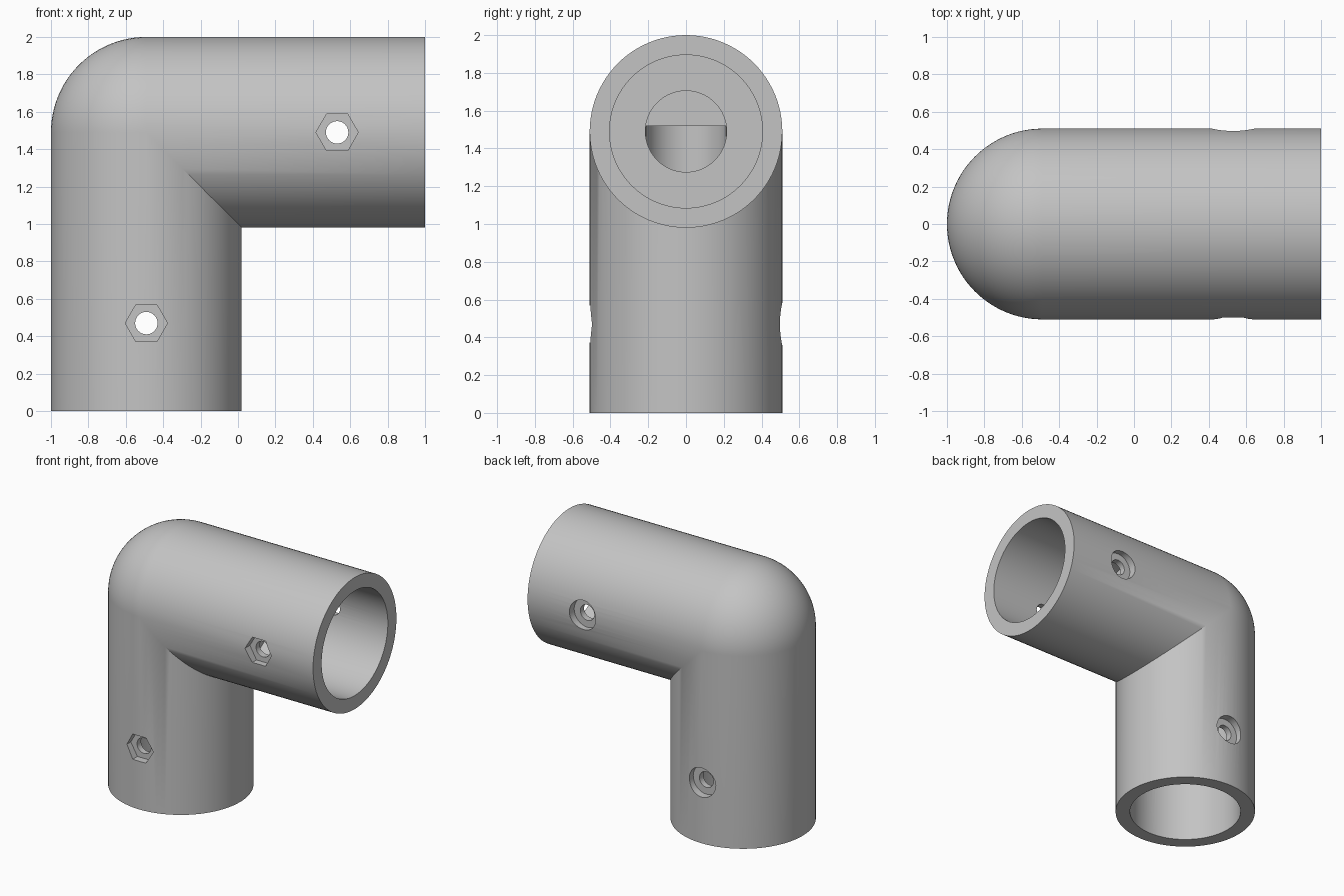
import bpy, bmesh
from math import sin, cos, pi, radians
from mathutils import Matrix, Vector

cube = bpy.data.objects.get("Cube")
if cube:
    bpy.data.objects.remove(cube, do_unlink=True)

R, SOCKET_R, BORE_R = 0.51, 0.405, 0.215
CX, CZ = -0.49, 1.49          # where the two pipe axes meet
SEGS, BEND = 96, 24

grey = bpy.data.materials.new("grey_plastic")
grey.use_nodes = True
grey.diffuse_color = (0.55, 0.55, 0.55, 1)
grey.node_tree.nodes["Principled BSDF"].inputs["Base Color"].default_value = (0.55, 0.55, 0.55, 1)


def make_object(name, bm):
    bmesh.ops.recalc_face_normals(bm, faces=bm.faces[:])
    mesh = bpy.data.meshes.new(name)
    bm.to_mesh(mesh)
    bm.free()
    mesh.materials.append(grey)
    obj = bpy.data.objects.new(name, mesh)
    bpy.context.collection.objects.link(obj)
    return obj


def build_elbow():
    """Mitred on the inside of the corner, ball shaped on the outside."""
    bm = bmesh.new()
    section = [(R * cos(2 * pi * i / SEGS), R * sin(2 * pi * i / SEGS)) for i in range(SEGS)]
    rings = [[(CX + u, v, 0) for u, v in section]]
    for k in range(BEND + 1):
        t = pi / 2 * k / BEND
        rings.append([(CX + u, v, CZ - u) if u > 0 else
                      (CX + u * cos(t), v, CZ - u * sin(t)) for u, v in section])
    rings.append([(1, v, CZ - u) for u, v in section])
    rings = [[bm.verts.new(p) for p in ring] for ring in rings]
    for a, b in zip(rings, rings[1:]):
        for i in range(SEGS):
            j = (i + 1) % SEGS
            bm.faces.new((a[i], a[j], b[j], b[i]))
    bm.faces.new(rings[0])
    bm.faces.new(rings[-1])
    bmesh.ops.remove_doubles(bm, verts=bm.verts[:], dist=1e-5)
    return make_object("pipe_elbow", bm)


def cutter(name, start, end, radius, sides, spin=0):
    """Prism or cylinder running between two points."""
    start, end = Vector(start), Vector(end)
    axis = end - start
    turn = Vector((0, 0, 1)).rotation_difference(axis).to_matrix().to_4x4()
    bm = bmesh.new()
    bmesh.ops.create_cone(bm, cap_ends=True, segments=sides, radius1=radius, radius2=radius,
                          depth=axis.length,
                          matrix=Matrix.Translation((start + end) / 2) @ turn @ Matrix.Rotation(spin, 4, "Z"))
    obj = make_object(name, bm)
    obj.hide_render = True
    return obj


elbow = build_elbow()

# Wide sockets at both ends, joined by a narrow passage round the corner
cutters = [
    cutter("upright_socket", (CX, 0, -0.1), (CX, 0, 0.94), SOCKET_R, SEGS),
    cutter("side_socket", (1.1, 0, CZ), (0.06, 0, CZ), SOCKET_R, SEGS),
    cutter("upright_passage", (CX, 0, 0.8), (CX, 0, 1.52), BORE_R, 64),
    cutter("side_passage", (0.2, 0, CZ), (-0.52, 0, CZ), BORE_R, 64),
]

# Bolt holes with a nut pocket in front and a round head recess behind
for leg, x, z in (("upright", CX, 0.47), ("side", 0.53, CZ)):
    cutters += [
        cutter(leg + "_bolt_hole", (x, -0.7, z), (x, 0.7, z), 0.06, 32),
        cutter(leg + "_nut_pocket", (x, -0.7, z), (x, -0.45, z), 0.113, 6, radians(30)),
        cutter(leg + "_head_recess", (x, 0.45, z), (x, 0.7, z), 0.113, 32),
    ]

bpy.ops.object.select_all(action="DESELECT")
elbow.select_set(True)
bpy.context.view_layer.objects.active = elbow
for tool in cutters:
    mod = elbow.modifiers.new(tool.name, "BOOLEAN")
    mod.operation = "DIFFERENCE"
    mod.solver = "EXACT"
    mod.object = tool
    bpy.ops.object.modifier_apply(modifier=mod.name)
    bpy.data.objects.remove(tool, do_unlink=True)

bpy.ops.object.shade_smooth_by_angle(angle=radians(30))
